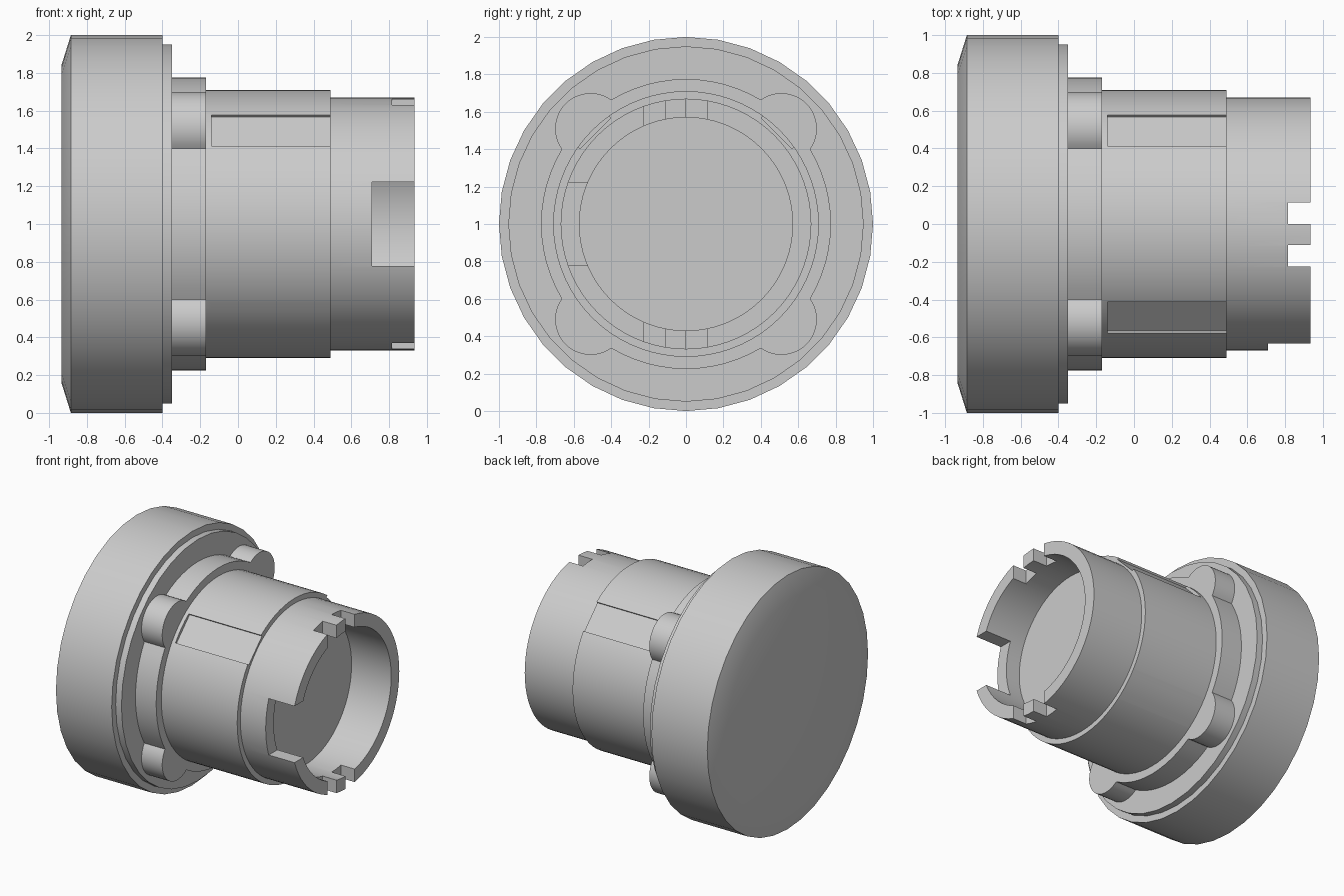
import bpy, bmesh, math
from math import sin, cos, pi
from mathutils import Matrix

cube = bpy.data.objects.get("Cube")
if cube:
    bpy.data.objects.remove(cube, do_unlink=True)

# Single plain colour
GREY = (0.6, 0.6, 0.6, 1)
grey = bpy.data.materials.new("plain grey")
grey.use_nodes = True
grey.diffuse_color = GREY
grey.node_tree.nodes["Principled BSDF"].inputs["Base Color"].default_value = GREY

AXIS_Z = 1.0  # height of the horizontal main axis


def finish(name, bm):
    bmesh.ops.recalc_face_normals(bm, faces=bm.faces)
    mesh = bpy.data.meshes.new(name)
    bm.to_mesh(mesh)
    bm.free()
    mesh.materials.append(grey)
    obj = bpy.data.objects.new(name, mesh)
    obj.location.z = AXIS_Z
    bpy.context.collection.objects.link(obj)
    return obj


def activate(obj):
    bpy.ops.object.select_all(action='DESELECT')
    obj.select_set(True)
    bpy.context.view_layer.objects.active = obj


def smooth(obj):
    activate(obj)
    bpy.ops.object.shade_smooth_by_angle(angle=math.radians(30))


def skin(name, rings):
    """Join rings of points with side faces and cap both ends."""
    bm = bmesh.new()
    loops = [[bm.verts.new(p) for p in ring] for ring in rings]
    n = len(loops[0])
    for a, b in zip(loops, loops[1:]):
        for i in range(n):
            j = (i + 1) % n
            bm.faces.new((a[i], a[j], b[j], b[i]))
    bm.faces.new(loops[0])
    bm.faces.new(loops[-1])
    return finish(name, bm)


def lathe(name, profile, sides):
    """Turn an (x, radius) profile about the main axis."""
    turns = [2 * pi * i / sides for i in range(sides)]
    return skin(name, [[(x, r * sin(t), r * cos(t)) for t in turns] for x, r in profile])


def cut_box(target, x, y, z, turn=0):
    """Cut a box, given as ranges, turned about the main axis."""
    bm = bmesh.new()
    bmesh.ops.create_cube(bm, size=1)
    for v in bm.verts:
        v.co = [lo + (c + 0.5) * (hi - lo) for c, (lo, hi) in zip(v.co, (x, y, z))]
    bm.transform(Matrix.Rotation(turn, 4, 'X'))
    cutter = finish("cutter", bm)
    cutter.hide_render = True
    activate(target)
    mod = target.modifiers.new("cut", 'BOOLEAN')
    mod.operation = 'DIFFERENCE'
    mod.solver = 'EXACT'
    mod.object = cutter
    bpy.ops.object.modifier_apply(modifier=mod.name)
    bpy.data.objects.remove(cutter, do_unlink=True)


# Large head with a shallow chamfer, and the thin step in front of it
smooth(lathe("head_disc", [(-0.935, 0.84), (-0.885, 1), (-0.4, 1)], 36))
smooth(lathe("head_step", [(-0.45, 0.95), (-0.35, 0.95)], 36))

# Flange with four round lobes on the diagonals
R, LOBE, DIST = 0.775, 0.19, 0.721
alpha = math.acos((DIST**2 + R**2 - LOBE**2) / (2 * DIST * R))
beta = math.atan2(R * sin(alpha), R * cos(alpha) - DIST)
outline = []
for k in range(4):
    mid = pi / 4 + k * pi / 2
    cy, cz = DIST * cos(mid), DIST * sin(mid)
    for i in range(21):
        t = mid - beta + 2 * beta * i / 20
        outline.append((cy + LOBE * cos(t), cz + LOBE * sin(t)))
    gap = pi / 2 - 2 * alpha
    for i in range(1, 12):
        t = mid + alpha + gap * i / 12
        outline.append((R * cos(t), R * sin(t)))
smooth(skin("lobed_flange", [[(x, y, z) for y, z in outline] for x in (-0.38, -0.17)]))

# Stepped barrel with a blind bore in its open end
barrel = lathe("barrel", [(-0.2, 0.71), (0.49, 0.71), (0.49, 0.67), (0.935, 0.67),
                          (0.935, 0.57), (0.59, 0.57)], 72)

# Shallow flat pockets on the diagonals
for k in range(4):
    cut_box(barrel, (-0.14, 0.6), (-0.117, 0.117), (0.685, 0.9), pi / 4 + k * pi / 2)

# Wide notch at the front, paired small notches at top and bottom
cut_box(barrel, (0.71, 1.1), (-0.9, -0.4), (-0.222, 0.222))
for z in ((0.45, 0.9), (-0.9, -0.45)):
    for y in ((0.001, 0.115), (-0.225, -0.111)):
        cut_box(barrel, (0.815, 1.1), y, z)
smooth(barrel)
